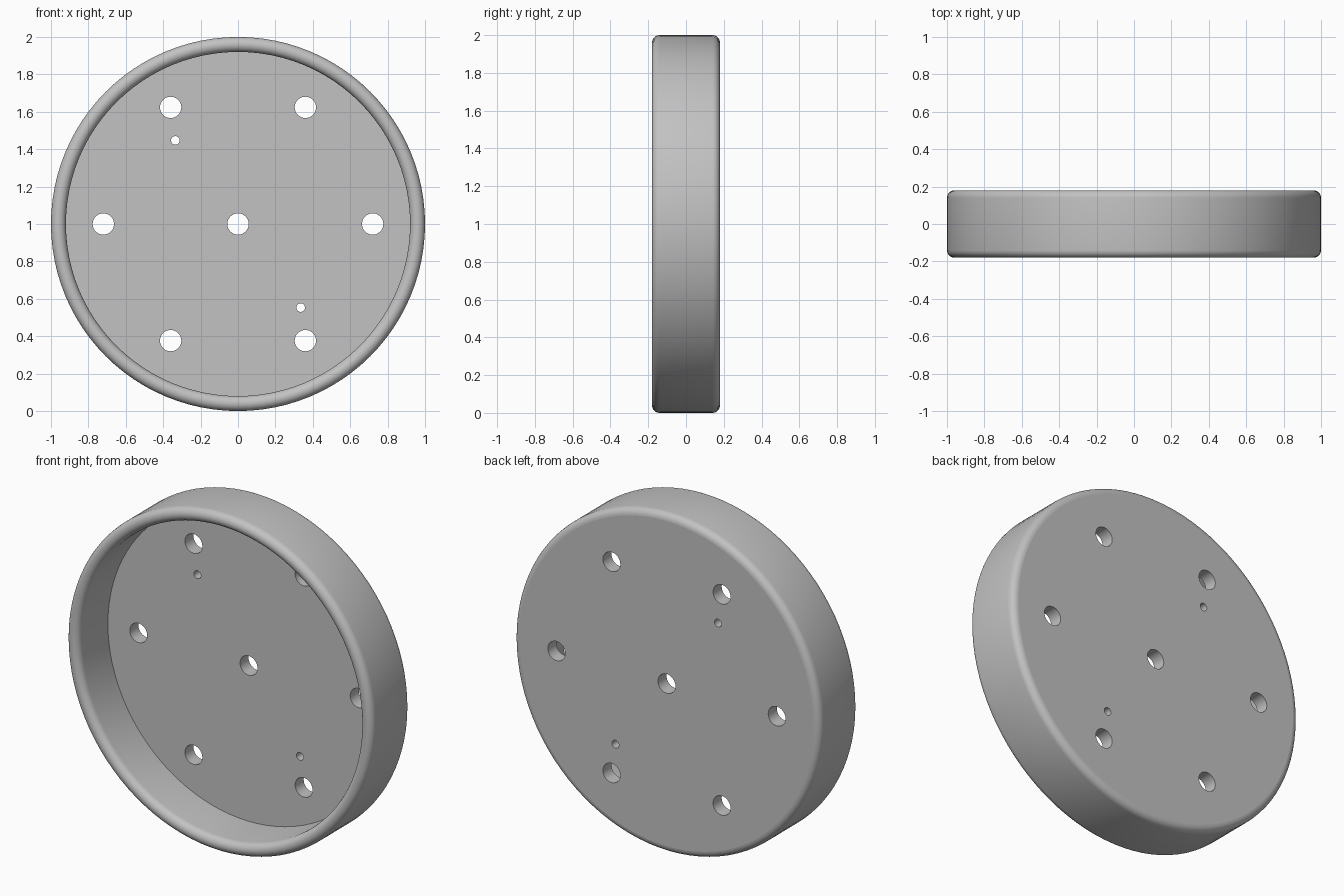
import bpy
import bmesh
from math import sin, cos, pi, radians
from mathutils import Matrix, Vector

default = bpy.data.objects.get("Cube")
if default:
    bpy.data.objects.remove(default, do_unlink=True)

CENTRE = Vector((0, 0, 1))
OUTER, INNER, HALF, FLOOR = 1.0, 0.92, 0.18, 0.10
FILLET = (OUTER - INNER) / 2
SEGMENTS = 96

grey = bpy.data.materials.new("plain grey")
grey.use_nodes = True
colour = (0.54, 0.54, 0.54, 1)
grey.diffuse_color = colour
grey.node_tree.nodes["Principled BSDF"].inputs["Base Color"].default_value = colour


def make_object(name, bm):
    bmesh.ops.recalc_face_normals(bm, faces=bm.faces)
    mesh = bpy.data.meshes.new(name)
    bm.to_mesh(mesh)
    bm.free()
    mesh.materials.append(grey)
    obj = bpy.data.objects.new(name, mesh)
    bpy.context.collection.objects.link(obj)
    return obj


def arc(r, y, start, end, steps):
    """Profile points (radius, y) along an arc of the fillet radius."""
    angles = [start + (end - start) * i / steps for i in range(steps + 1)]
    return [(r + FILLET * cos(a), y + FILLET * sin(a)) for a in angles]


# Wall profile: inside wall, fully rounded front lip, outside, rounded back edge
mid = OUTER - FILLET
profile = [(INNER, FLOOR)]
profile += arc(mid, FILLET - HALF, -pi, 0, 12)
profile += arc(mid, HALF - FILLET, 0, pi / 2, 6)

bm = bmesh.new()
verts = [bm.verts.new((r, y, CENTRE.z)) for r, y in profile]
edges = [bm.edges.new(pair) for pair in zip(verts, verts[1:])]
bmesh.ops.spin(bm, geom=verts + edges, cent=CENTRE, axis=(0, 1, 0),
               angle=2 * pi, steps=SEGMENTS)
bmesh.ops.remove_doubles(bm, verts=bm.verts, dist=0.0001)

# Close the floor and the back with flat discs
for y in (FLOOR, HALF):
    rim = [e for e in bm.edges if e.is_boundary
           and all(abs(v.co.y - y) < 0.001 for v in e.verts)]
    bmesh.ops.contextual_create(bm, geom=rim)
dish = make_object("round_dish", bm)

# Bores: centre, ring of six, and two small pin holes
bores = [(0, 0, 0.057)]
bores += [(0.72 * cos(i * pi / 3), 0.72 * sin(i * pi / 3), 0.057) for i in range(6)]
bores += [(s * 0.335, -s * 0.447, 0.023) for s in (-1, 1)]
bm = bmesh.new()
for x, z, r in bores:
    place = Matrix.Translation(CENTRE + Vector((x, 0.14, z))) @ Matrix.Rotation(pi / 2, 4, "X")
    bmesh.ops.create_cone(bm, cap_ends=True, segments=32, radius1=r, radius2=r,
                          depth=0.2, matrix=place)
cutter = make_object("hole_cutter", bm)
cutter.hide_render = True

cut = dish.modifiers.new("holes", "BOOLEAN")
cut.operation = "DIFFERENCE"
cut.solver = "EXACT"
cut.object = cutter
bpy.ops.object.select_all(action="DESELECT")
bpy.context.view_layer.objects.active = dish
dish.select_set(True)
bpy.ops.object.modifier_apply(modifier=cut.name)
bpy.data.objects.remove(cutter, do_unlink=True)

# Smooth the turned surfaces, keep the discs flat
bpy.ops.object.shade_smooth_by_angle(angle=radians(30))
for face in dish.data.polygons:
    if abs(face.normal.y) > 0.999:
        face.use_smooth = False
